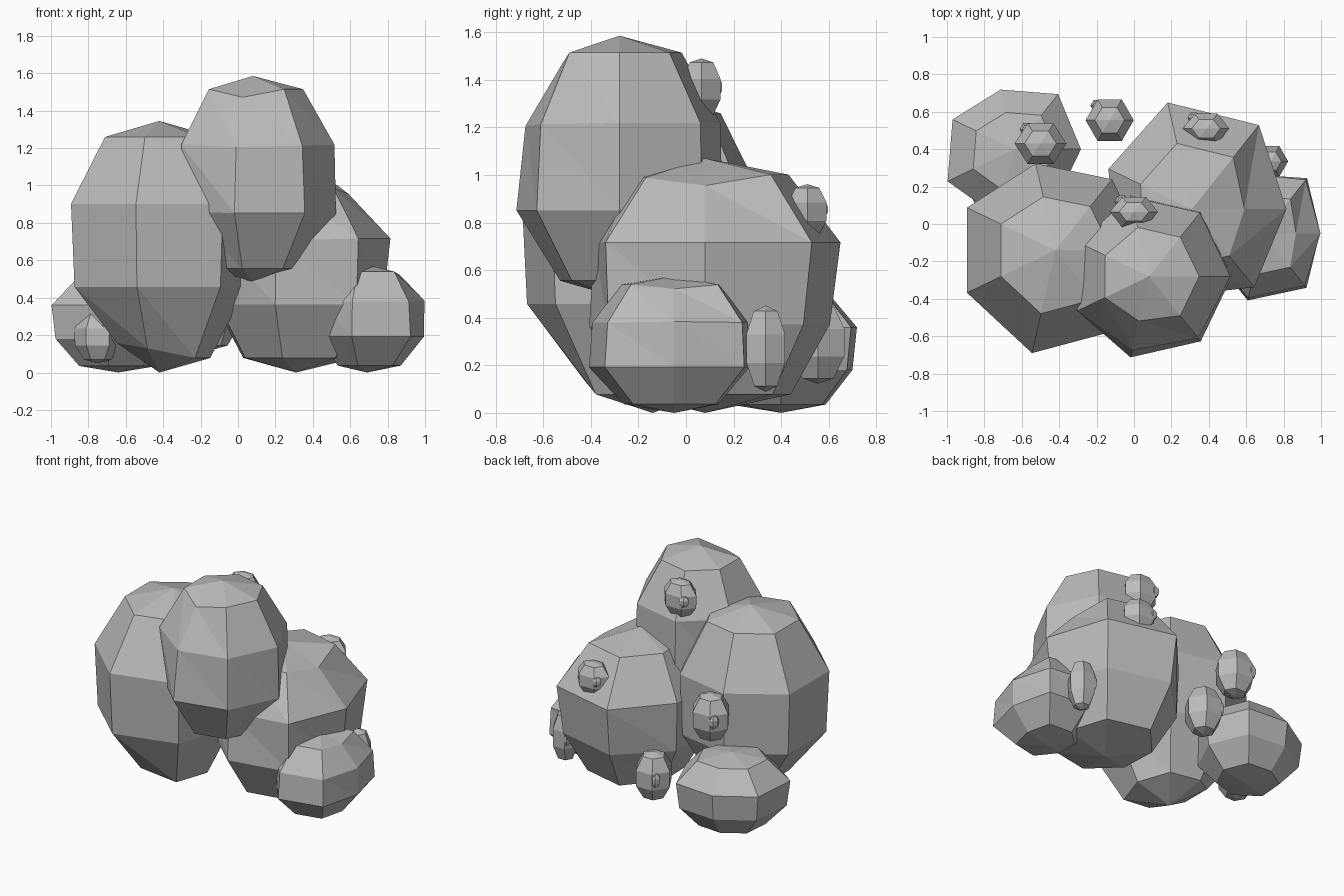
import bpy, bmesh, math

if "Cube" in bpy.data.objects:
    bpy.data.objects.remove(bpy.data.objects["Cube"])

stone = bpy.data.materials.new("stone_grey")
stone.diffuse_color = (0.5, 0.5, 0.5, 1)
stone.use_nodes = True
stone.node_tree.nodes["Principled BSDF"].inputs["Base Color"].default_value = stone.diffuse_color

# height and width of each ring, as fractions of the lump's half height and radius
RINGS = [(0.81, 0.61), (0.31, 0.99), (-0.31, 0.98), (-0.81, 0.58)]


def lump(name, centre, half_height, radii, low=0.0, foot=1.0, dents={},
         squash=1.0, poles=(0.93, 0.93)):
    """Faceted lump: one radius per side; low and foot size the lower rings,
    dents pull single corners (ring, side) towards the centre."""
    bm = bmesh.new()
    n = len(radii)
    cx, cy, cz = centre
    rings = []
    for k, (h, w) in enumerate(RINGS):
        w *= (1 + low if k == 2 else 1) * (foot if k == 3 else 1)
        ring = []
        for i, r in enumerate(radii):
            a = 2 * math.pi * i / n
            d = dents.get((k, i), 1.0)
            ring.append(bm.verts.new((cx + d * r * w * math.cos(a),
                                      cy + d * r * w * math.sin(a) * squash,
                                      cz + d * h * half_height)))
        rings.append(ring)
    top = bm.verts.new((cx, cy, cz + poles[0] * half_height))
    bottom = bm.verts.new((cx, cy, max(0, cz - poles[1] * half_height)))
    for i in range(n):
        j = (i + 1) % n
        bm.faces.new((top, rings[0][i], rings[0][j]))
        bm.faces.new((bottom, rings[-1][j], rings[-1][i]))
        for a, b in zip(rings, rings[1:]):
            bm.faces.new((a[i], b[i], b[j]))
            bm.faces.new((a[i], b[j], a[j]))
    bmesh.ops.recalc_face_normals(bm, faces=bm.faces)
    mesh = bpy.data.meshes.new(name)
    bm.to_mesh(mesh)
    bm.free()
    mesh.materials.append(stone)
    ob = bpy.data.objects.new(name, mesh)
    bpy.context.collection.objects.link(ob)
    return ob


# five large seven-sided lumps
lump("left_boulder", (-0.42, -0.14, 0.68), 0.715,
     [0.49, 0.49, 0.48, 0.53, 0.53, 0.57, 0.55], low=-0.03, foot=0.92,
     dents={(3, 3): 0.9, (3, 4): 0.9, (3, 5): 0.95, (3, 0): 1.04, (3, 6): 1.04},
     poles=(0.93, 0.955))
lump("top_boulder", (0.08, -0.28, 1.035), 0.592,
     [0.44, 0.44, 0.44, 0.425, 0.43, 0.44, 0.44], low=0.03,
     dents={(0, 5): 0.91, (1, 5): 0.93, (1, 6): 0.97, (2, 3): 0.92, (2, 4): 0.94})
lump("right_boulder", (0.31, 0.08, 0.54), 0.57,
     [0.51, 0.58, 0.59, 0.50, 0.48, 0.52, 0.54], low=-0.02, foot=1.08,
     dents={(0, 0): 0.9, (2, 0): 0.95, (2, 1): 0.95, (2, 2): 0.95,
            (0, 6): 0.97, (1, 5): 0.93}, poles=(0.93, 0.95))
lump("low_right_boulder", (0.69, -0.05, 0.288), 0.31,
     [0.31, 0.385, 0.33, 0.30, 0.30, 0.375, 0.38],
     dents={(1, 5): 0.95, (1, 6): 0.95, (1, 1): 0.96, (0, 0): 0.93})
lump("low_left_boulder", (-0.64, 0.40, 0.27), 0.29,
     [0.36, 0.38, 0.33, 0.37, 0.40, 0.38, 0.36], low=-0.05)

# small six-sided lumps at the back: x, y, z, radius, half height, squash in y
SMALL = {
    "top": (0.00, 0.065, 1.36, 0.13, 0.14, 0.72),
    "left": (-0.50, 0.43, 0.77, 0.14, 0.18, 0.9),
    "right": (0.385, 0.51, 0.845, 0.125, 0.125, 0.75),
    "low_right": (0.73, 0.335, 0.27, 0.095, 0.195, 1.0),
    "low_left": (-0.75, 0.15, 0.19, 0.125, 0.15, 1.0),
    "back": (-0.13, 0.555, 0.295, 0.13, 0.185, 1.0),
}
for name, (x, y, z, r, h, s) in SMALL.items():
    lump(name + "_small_stone", (x, y, z), h, [r] * 6, squash=s)
    lump(name + "_pebble", (x - 0.52 * r, y + 0.6 * r * s, z + 0.01), 0.32 * h,
         [0.28 * r] * 6)
